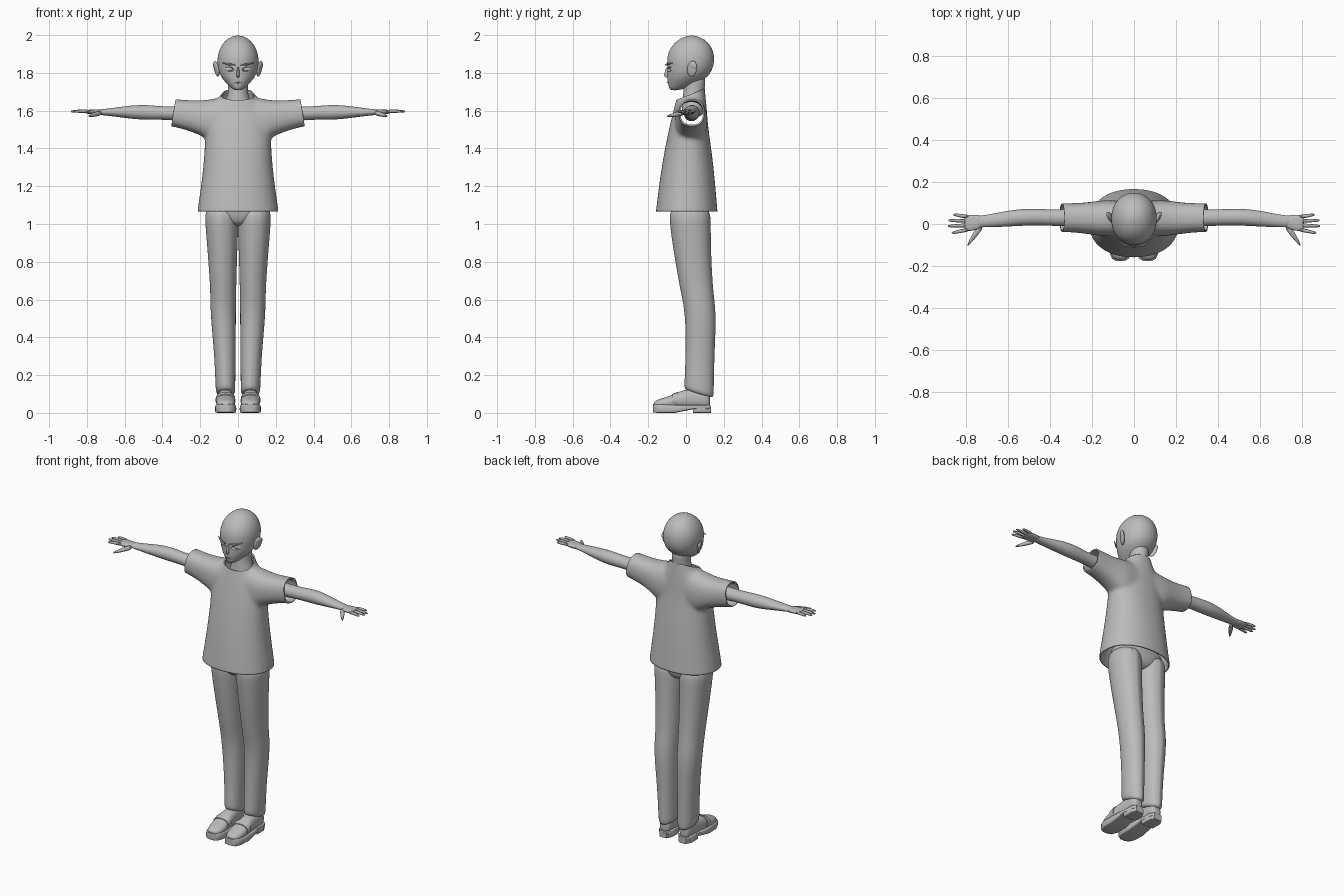
import bpy, bmesh, math
from mathutils import Vector, Matrix

cube = bpy.data.objects.get("Cube")
if cube:
    bpy.data.objects.remove(cube)

grey = bpy.data.materials.new("plain_grey")
grey.use_nodes = True
grey.diffuse_color = (0.5, 0.5, 0.5, 1)
grey.node_tree.nodes["Principled BSDF"].inputs["Base Color"].default_value = (0.5, 0.5, 0.5, 1)
parts = []


def loft(bm, axis, rings, n=16, e=2.0, ridge=False, tilt=None):
    """Skin cross-sections (position, min a, max a, min b, max b) along an axis."""
    crease = bm.edges.layers.float.get("crease_edge") or bm.edges.layers.float.new("crease_edge")
    loops = []
    for k, (p, a0, a1, b0, b1) in enumerate(rings):
        loop = []
        for i in range(n):
            t = math.tau * i / n
            c, s = math.cos(t), math.sin(t)
            u = math.copysign(abs(c) ** (2 / e), c)
            v = math.copysign(abs(s) ** (2 / e), s)
            a = (a0 + a1) / 2 + u * (a1 - a0) / 2
            b = (b0 + b1) / 2 + v * (b1 - b0) / 2
            q = p - (tilt[k] * v if tilt else 0)
            loop.append(bm.verts.new({"x": (q, a, b), "y": (a, q, b), "z": (a, b, q)}[axis]))
        loops.append(loop)
    faces = [bm.faces.new(loops[0]), bm.faces.new(loops[-1])]
    for l0, l1 in zip(loops, loops[1:]):
        for i in range(n):
            j = (i + 1) % n
            faces.append(bm.faces.new((l0[i], l0[j], l1[j], l1[i])))
        if ridge:
            for i in (n // 4, 3 * n // 4):
                bm.edges.get((l0[i], l1[i]))[crease] = 0.9
    bmesh.ops.recalc_face_normals(bm, faces=faces)


def tube(bm, points, radii, n=8):
    """Finger-like tube through points, with flat end caps."""
    loops = []
    for k, p in enumerate(points):
        d = Vector(points[min(k + 1, len(points) - 1)]) - Vector(points[max(k - 1, 0)])
        rot = d.to_track_quat("Z", "Y")
        loops.append([bm.verts.new(Vector(p) + rot @ Vector((radii[k] * math.cos(math.tau * i / n),
                      radii[k] * math.sin(math.tau * i / n), 0))) for i in range(n)])
    faces = [bm.faces.new(loops[0]), bm.faces.new(loops[-1])]
    for l0, l1 in zip(loops, loops[1:]):
        faces += [bm.faces.new((l0[i], l0[(i + 1) % n], l1[(i + 1) % n], l1[i])) for i in range(n)]
    bmesh.ops.recalc_face_normals(bm, faces=faces)


def ball(bm, centre, size, rot=(0, 0, 0)):
    m = Matrix.Translation(centre)
    for ang, ax in zip(rot, "XYZ"):
        m = m @ Matrix.Rotation(ang, 4, ax)
    bmesh.ops.create_uvsphere(bm, u_segments=20, v_segments=12, radius=1,
                              matrix=m @ Matrix.Diagonal((*size, 1)))


def make(name, bm, mirror=False, subsurf=0):
    mesh = bpy.data.meshes.new(name)
    bm.to_mesh(mesh)
    bm.free()
    mesh.materials.append(grey)
    ob = bpy.data.objects.new(name, mesh)
    bpy.context.scene.collection.objects.link(ob)
    if mirror:
        ob.modifiers.new("mirror", "MIRROR").use_mirror_merge = False
    if subsurf:
        mod = ob.modifiers.new("subsurf", "SUBSURF")
        mod.levels = mod.render_levels = subsurf
    parts.append(ob)
    return ob


def bake(ob):
    mesh = bpy.data.meshes.new_from_object(ob.evaluated_get(bpy.context.evaluated_depsgraph_get()))
    ob.modifiers.clear()
    ob.data = mesh


# Shirt: body and sleeves fused, then cut open at hem, cuffs and collar
bm = bmesh.new()
body = [(1.0, .225, -.17, .175), (1.07, .217, -.16, .168), (1.2, .197, -.145, .157),
        (1.35, .18, -.122, .142), (1.46, .176, -.1, .125), (1.55, .175, -.08, .115),
        (1.62, .14, -.062, .11), (1.67, .1, -.05, .105), (1.71, .075, -.038, .1), (1.78, .07, -.03, .1)]
loft(bm, "z", [(z, -x, x, y0, y1) for z, x, y0, y1 in body], 24, 2.2)
sleeve = [(.06, -.06, .11, 1.42, 1.675), (.13, -.06, .115, 1.42, 1.665), (.18, -.055, .11, 1.46, 1.655),
          (.25, -.044, .1, 1.49, 1.655), (.33, -.038, .1, 1.512, 1.662), (.43, -.038, .1, 1.53, 1.67)]
loft(bm, "x", [(-r[0], *r[1:]) for r in reversed(sleeve)] + sleeve, 20, 2.4)
shirt = make("shirt", bm, subsurf=2)
mod = shirt.modifiers.new("fuse", "REMESH")
mod.mode, mod.voxel_size = "VOXEL", 0.01
mod = shirt.modifiers.new("soften", "SMOOTH")
mod.factor, mod.iterations = 0.5, 10
bake(shirt)
bm = bmesh.new()
bm.from_mesh(shirt.data)
cuts = [((0, 0, 1.067), (0, 0, -1)), ((0, .02, 1.685), (0, -.4, 1))]
cuts += [((s * .342, 0, 1.59), (s, 0, .16)) for s in (-1, 1)]
for point, normal in cuts:
    bmesh.ops.bisect_plane(bm, geom=bm.verts[:] + bm.edges[:] + bm.faces[:],
                           plane_co=point, plane_no=normal, clear_outer=True)
bm.to_mesh(shirt.data)
bm.free()
mod = shirt.modifiers.new("cloth", "SOLIDIFY")
mod.thickness, mod.offset = 0.008, -1

# Head
bm = bmesh.new()
skull = [(1.998, .012, .018, .042), (1.988, .045, -.02, .08), (1.963, .076, -.058, .117),
         (1.925, .1, -.088, .142), (1.88, .111, -.102, .152), (1.83, .108, -.1, .146),
         (1.79, .097, -.1, .125), (1.76, .076, -.099, .09), (1.73, .047, -.093, .03),
         (1.707, .02, -.086, -.035)]
loft(bm, "z", [(z, -x, x, y0, y1) for z, x, y0, y1 in skull], 24, 2.1)
head = make("head", bm, subsurf=2)

# Eye sockets cut from the head
bm = bmesh.new()
for s in (-1, 1):
    ball(bm, (s * .052, -.098, 1.82), (.033, .03, .013), (0, s * -.15, s * .35))
sockets = make("eye_socket_cutter", bm)
sockets.hide_render = True
sockets.hide_set(True)
mod = head.modifiers.new("sockets", "BOOLEAN")
mod.operation, mod.object = "DIFFERENCE", sockets
bake(head)

# Facial details and ears
bm = bmesh.new()
tube(bm, [(.014, -.108, 1.842), (.045, -.101, 1.845), (.085, -.072, 1.853)], [.003, .006, .002])
make("brows", bm, mirror=True)
bm = bmesh.new()
ball(bm, (.05, -.068, 1.82), (.026, .015, .015), (0, 0, .35))
make("eyes", bm, mirror=True)
bm = bmesh.new()
loft(bm, "z", [(1.835, -.006, .006, -.106, -.085), (1.8, -.009, .009, -.114, -.085),
               (1.785, -.01, .01, -.121, -.085), (1.773, -.005, .005, -.104, -.085)], 8)
make("nose", bm, subsurf=1)
bm = bmesh.new()
ball(bm, (0, -.094, 1.748), (.018, .008, .003))
make("mouth", bm)
bm = bmesh.new()
ball(bm, (.113, .032, 1.822), (.01, .027, .043), (-.15, .2, -.35))
ball(bm, (.118, .036, 1.835), (.01, .024, .026), (0, .2, -.4))
make("ears", bm, mirror=True)

# Neck
bm = bmesh.new()
loft(bm, "z", [(1.56, -.09, .09, -.03, .1), (1.64, -.07, .07, -.022, .1), (1.69, -.054, .054, -.016, .1),
               (1.73, -.052, .052, -.012, .1), (1.8, -.06, .06, -.02, .11)], 16)
make("neck", bm, subsurf=2)

# Arms
bm = bmesh.new()
loft(bm, "x", [(.2, -.015, .075, 1.535, 1.63), (.34, -.012, .07, 1.548, 1.622), (.42, -.008, .071, 1.552, 1.625),
               (.5, -.008, .075, 1.55, 1.633), (.58, -.012, .068, 1.558, 1.627), (.66, -.016, .052, 1.569, 1.615),
               (.72, -.016, .041, 1.576, 1.608), (.745, -.018, .042, 1.578, 1.607)], 14)
make("arms", bm, mirror=True, subsurf=2)

# Hands: palm, four fingers and a thumb
bm = bmesh.new()
loft(bm, "x", [(.715, -.014, .04, 1.578, 1.607), (.75, -.03, .045, 1.578, 1.606),
               (.785, -.036, .046, 1.582, 1.606), (.81, -.032, .043, 1.585, 1.604)], 12, 2.6)
for base, tip_x, tip_y in ((-.026, .868, -.042), (-.006, .886, -.01), (.015, .884, .017), (.034, .86, .044)):
    mid = ((.79 + tip_x) / 2, (base + tip_y) / 2, 1.598)
    tube(bm, [(.78, base, 1.595), mid, (tip_x - .01, tip_y, 1.596), (tip_x, tip_y, 1.596)],
         [.011, .0095, .0075, .003])
tube(bm, [(.725, -.008, 1.588), (.752, -.045, 1.582), (.778, -.082, 1.574), (.792, -.104, 1.57)],
     [.015, .014, .009, .003])
make("hands", bm, mirror=True, subsurf=1)

# Trousers: pressed legs and a hip block
bm = bmesh.new()
leg = [(.095, .012, .117, -.012, .148), (.125, .014, .119, -.008, .146), (.3, .012, .126, -.002, .15),
       (.48, .01, .143, -.002, .159), (.58, .01, .148, -.014, .153), (.66, .008, .148, -.032, .142),
       (.85, .003, .162, -.065, .132), (1.0, -.004, .175, -.086, .131), (1.1, -.004, .18, -.092, .13)]
loft(bm, "z", leg, 16, 2.1, ridge=True, tilt=[.026, .02] + [0] * 7)
make("trouser_legs", bm, mirror=True, subsurf=2)
bm = bmesh.new()
loft(bm, "z", [(.985, -.03, .03, -.03, .08), (1.01, -.09, .09, -.068, .115),
               (1.06, -.165, .165, -.082, .125), (1.14, -.165, .165, -.085, .125)], 20, 2.4)
make("trouser_hips", bm, subsurf=2)

# Shoes: upper, sole, heel and strap
bm = bmesh.new()
loft(bm, "y", [(-.172, .045, .085, .03, .055), (-.155, .022, .107, .02, .07), (-.11, .013, .117, .02, .083),
               (-.06, .015, .117, .02, .1), (-.02, .02, .114, .02, .122), (.05, .026, .108, .02, .13),
               (.11, .029, .105, .02, .125), (.128, .045, .09, .025, .1)], 14, 2.3)
make("shoe_uppers", bm, mirror=True, subsurf=2)
bm = bmesh.new()
loft(bm, "y", [(-.176, .045, .085, .004, .046), (-.165, .025, .104, .001, .046), (-.13, .011, .119, 0, .045),
               (-.06, .009, .121, 0, .042), (0, .016, .117, .012, .042), (.04, .021, .112, .02, .042),
               (.11, .024, .109, .02, .042), (.131, .042, .092, .02, .042)], 20, 8)
loft(bm, "y", [(.038, .023, .11, 0, .03), (.1, .023, .11, 0, .03), (.132, .042, .092, 0, .03)], 20, 8)
make("shoe_soles", bm, mirror=True)
bm = bmesh.new()
loft(bm, "y", [(-.075, .013, .119, .03, .099), (-.045, .014, .119, .03, .111)], 20, 2.3)
make("shoe_straps", bm, mirror=True)

# Smooth shading with sharp edges kept
bpy.ops.object.select_all(action="DESELECT")
for ob in parts:
    if ob is not sockets:
        ob.select_set(True)
        bpy.context.view_layer.objects.active = ob
bpy.ops.object.shade_smooth_by_angle(angle=math.radians(40))
bpy.data.objects.remove(sockets)
